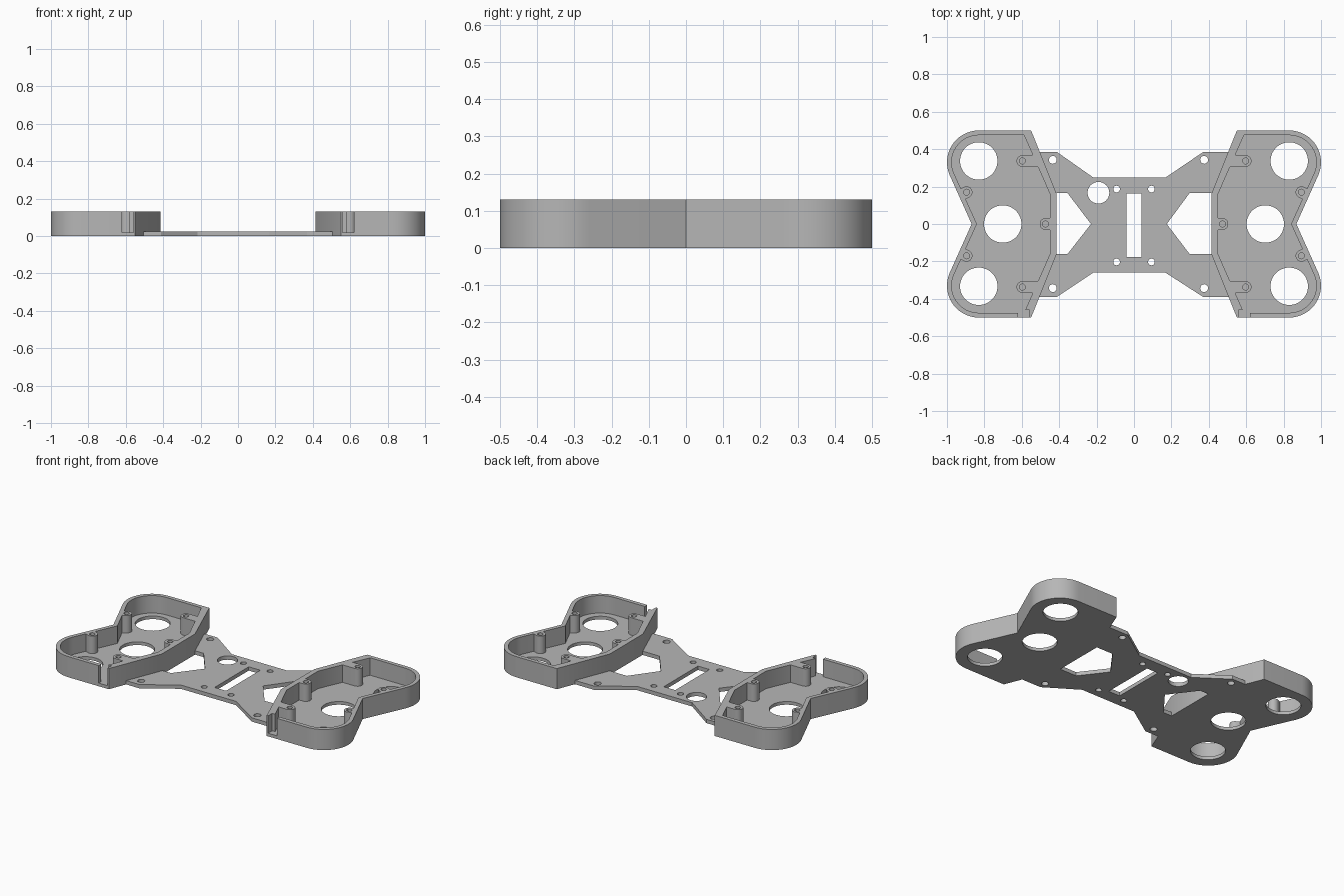
import bpy, bmesh
from math import cos, sin, radians, pi

cube = bpy.data.objects.get("Cube")
if cube:
    bpy.data.objects.remove(cube, do_unlink=True)

grey = bpy.data.materials.new("light grey plastic")
grey.use_nodes = True
GREY = (0.47, 0.47, 0.47, 1)
grey.diffuse_color = GREY
grey.node_tree.nodes["Principled BSDF"].inputs["Base Color"].default_value = GREY

WALL_TOP, FLOOR, PLATE = 0.13, 0.02, 0.024


def arc(cx, cy, r, a0, a1, n=16):
    """Points on an arc, angles in degrees."""
    angles = [radians(a0 + (a1 - a0) * i / n) for i in range(n + 1)]
    return [(cx + r * cos(a), cy + r * sin(a)) for a in angles]


def circle(cx, cy, r, n=40):
    return arc(cx, cy, r, 0, 360, n)[:-1]


def rect(x0, y0, x1, y1):
    return [(x0, y0), (x1, y0), (x1, y1), (x0, y1)]


def prism(name, outline, z0, z1, side=1):
    """Extrude an outline upward; side=-1 mirrors it to the other end."""
    bm = bmesh.new()
    face = bm.faces.new([bm.verts.new((x * side, y, z0)) for x, y in outline])
    ext = bmesh.ops.extrude_face_region(bm, geom=[face])
    top = [v for v in ext["geom"] if isinstance(v, bmesh.types.BMVert)]
    bmesh.ops.translate(bm, verts=top, vec=(0, 0, z1 - z0))
    bmesh.ops.recalc_face_normals(bm, faces=bm.faces)
    mesh = bpy.data.meshes.new(name)
    bm.to_mesh(mesh)
    bm.free()
    mesh.materials.append(grey)
    obj = bpy.data.objects.new(name, mesh)
    bpy.context.collection.objects.link(obj)
    return obj


def combine(target, operation, tools):
    """Apply one boolean per tool, then discard the tools."""
    for tool in tools:
        tool.hide_render = True
        mod = target.modifiers.new("combine", "BOOLEAN")
        mod.operation, mod.solver, mod.object = operation, "EXACT", tool
    deps = bpy.context.evaluated_depsgraph_get()
    mesh = bpy.data.meshes.new_from_object(target.evaluated_get(deps))
    target.modifiers.clear()
    target.data = mesh
    for tool in tools:
        bpy.data.objects.remove(tool, do_unlink=True)


def finish(obj):
    bpy.ops.object.select_all(action="DESELECT")
    obj.select_set(True)
    bpy.context.view_layer.objects.active = obj
    bpy.ops.object.shade_smooth_by_angle(angle=radians(30))


def tray_outline(r, notch, y_end, x_end, x_mid, y_mid):
    """Two rounded lobes with a notch between them and a slanted inner side."""
    tilt = 24.2
    return ([(x_end, -y_end)] + arc(0.83, -0.33, r, -90, tilt) + [(notch, 0)]
            + arc(0.83, 0.33, r, -tilt, 90)
            + [(x_end, y_end), (x_mid, y_mid), (x_mid, -y_mid)])


def boss_outline(x, y, angle, reach, r=0.031):
    """Round post with a web that reaches the wall in the given direction."""
    a = radians(angle)
    pts = arc(x, y, r, angle + 90, angle + 270)
    for k in (-1, 1):
        pts.append((x + reach * cos(a) - k * r * cos(a + pi / 2) * -1,
                    y + reach * sin(a) - k * r * sin(a + pi / 2) * -1))
    return pts


# Screw posts: x, y, direction of the wall, web length
BOSSES = [(0.473, 0, 180, 0.043)]
for s in (-1, 1):
    BOSSES += [(0.597, s * 0.337, 180, 0.085), (0.895, s * 0.17, -s * 24.2, 0.03)]


def build_tray(name, side):
    tray = prism(name, tray_outline(0.17, 0.868, 0.5, 0.55, 0.415, 0.165),
                 0, WALL_TOP, side)
    cavity = prism("cavity", tray_outline(0.145, 0.84, 0.475, 0.588, 0.448, 0.157),
                   FLOOR, WALL_TOP + 0.1, side)
    combine(tray, "DIFFERENCE", [cavity])
    # Posts start within the floor so that they fuse with it
    combine(tray, "UNION", [prism("post", boss_outline(*b), FLOOR / 2, WALL_TOP, side)
                            for b in BOSSES])
    # Cable slot, large round openings and blind screw holes
    cuts = [prism("slot", rect(0.56, -0.55, 0.62, -0.46), FLOOR, 0.3, side)]
    for x, y in ((0.83, 0.337), (0.83, -0.333), (0.702, 0)):
        cuts.append(prism("opening", circle(x, y, 0.1, 48), -0.1, 0.08, side))
    for x, y, _, _ in BOSSES:
        cuts.append(prism("screw", circle(x, y, 0.016, 20), 0.03, 0.3, side))
    combine(tray, "DIFFERENCE", cuts)
    finish(tray)


build_tray("left_tray", 1)
build_tray("right_tray", -1)

# Centre plate, waisted in the middle and butted against both trays
upper = [(0.415, 0.165), (0.5037, 0.385), (0.37, 0.385), (0.168, 0.248),
         (-0.217, 0.248), (-0.412, 0.385), (-0.5037, 0.385), (-0.415, 0.165)]
lower = [(-0.415, -0.165), (-0.5057, -0.39), (-0.412, -0.39), (-0.217, -0.26),
         (0.168, -0.26), (0.37, -0.39), (0.5057, -0.39), (0.415, -0.165)]
plate = prism("centre_plate", upper + lower, 0, PLATE)

# Windows, slot and holes in the plate
window_l = [(-0.45, 0.165), (-0.355, 0.165), (-0.23, 0), (-0.355, -0.16), (-0.45, -0.16)]
window_r = [(0.45, 0.165), (0.297, 0.165), (0.175, 0), (0.297, -0.16), (0.45, -0.16)]
holes = [window_l, window_r, rect(-0.04, -0.176, 0.04, 0.164),
         circle(-0.19, 0.167, 0.058)]
for x in (-0.093, 0.093):
    holes += [circle(x, y, 0.018, 20) for y in (0.187, -0.203)]
for x in (-0.434, 0.375):
    holes += [circle(x, y, 0.021, 20) for y in (0.343, -0.343)]
combine(plate, "DIFFERENCE", [prism("hole", h, -0.1, 0.1) for h in holes])
finish(plate)
